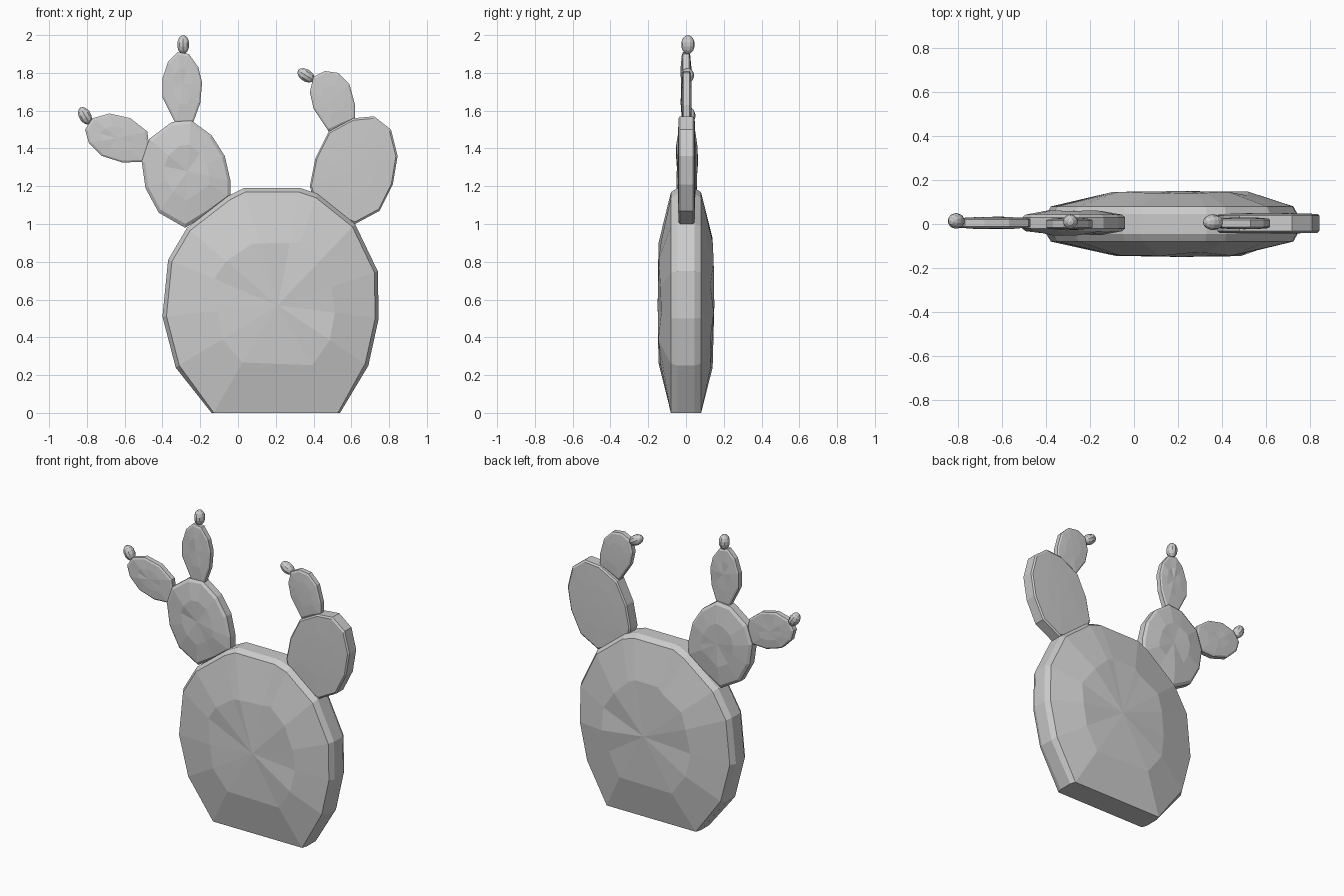
import bpy, bmesh, math, random
from mathutils import Matrix, Vector

if "Cube" in bpy.data.objects:
    bpy.data.objects.remove(bpy.data.objects["Cube"])

random.seed(4)


def pad(name, outline, rings, centre=None, y0=0.0, jitter=0.0):
    """Flat cactus pad: outline in x/z, rings = (scale, half thickness) from rim to middle."""
    n = len(outline)
    if centre is None:
        centre = (sum(p[0] for p in outline) / n, sum(p[1] for p in outline) / n)
    cx, cz = centre
    bm = bmesh.new()

    def ring(scale, y):
        out = []
        for x, z in outline:
            j = jitter if scale < 0.9 else 0.0
            s = scale * (1 + random.uniform(-6, 6) * j)
            zz = z if (z == 0 and scale > 0.9) else cz + (z - cz) * s
            out.append(bm.verts.new((cx + (x - cx) * s, y0 + y + random.uniform(-j, j), zz)))
        return out

    loops = [ring(s, -h) for s, h in reversed(rings[:-1])]
    loops += [ring(s, h) for s, h in rings[:-1]]
    for a, b in zip(loops, loops[1:]):
        for i in range(n):
            k = (i + 1) % n
            bm.faces.new((a[i], a[k], b[k], b[i]))
    for loop, side in ((loops[0], -1), (loops[-1], 1)):
        c = bm.verts.new((cx, y0 + side * rings[-1][1], cz))
        for i in range(n):
            bm.faces.new((loop[i], loop[(i + 1) % n], c))
    bmesh.ops.recalc_face_normals(bm, faces=bm.faces)
    mesh = bpy.data.meshes.new(name)
    bm.to_mesh(mesh)
    bm.free()
    ob = bpy.data.objects.new(name, mesh)
    bpy.context.collection.objects.link(ob)
    return ob


def bud(name, loc, tilt):
    """Small egg-shaped fruit, tilted in the x/z plane."""
    bm = bmesh.new()
    mat = (Matrix.Translation(Vector(loc)) @ Matrix.Rotation(math.radians(tilt), 4, 'Y')
           @ Matrix.Diagonal((0.034, 0.036, 0.05, 1)))
    bmesh.ops.create_uvsphere(bm, u_segments=10, v_segments=7, radius=1, matrix=mat)
    mesh = bpy.data.meshes.new(name)
    bm.to_mesh(mesh)
    bm.free()
    bpy.context.collection.objects.link(bpy.data.objects.new(name, mesh))


# Main trunk pad with a flat base
pad("trunk_pad",
    [(-0.14, 0), (-0.33, 0.24), (-0.40, 0.51), (-0.37, 0.81), (-0.27, 0.98), (-0.05, 1.15),
     (0.03, 1.19), (0.33, 1.19), (0.42, 1.16), (0.62, 1.0), (0.74, 0.75), (0.745, 0.5),
     (0.69, 0.25), (0.54, 0)],
    [(1, 0.045), (0.965, 0.08), (0.55, 0.138), (0, 0.15)], centre=(0.21, 0.57), jitter=0.01)

# Second-level pads
pad("left_arm_pad",
    [(-0.28, 0.98), (-0.42, 1.06), (-0.49, 1.19), (-0.51, 1.33), (-0.47, 1.45), (-0.35, 1.54),
     (-0.25, 1.55), (-0.14, 1.47), (-0.07, 1.36), (-0.04, 1.23), (-0.04, 1.14), (-0.15, 1.06)],
    [(1, 0.025), (0.93, 0.038), (0.5, 0.052), (0, 0.052)], y0=0.005, jitter=0.006)
pad("right_arm_pad",
    [(0.62, 1.0), (0.75, 1.07), (0.82, 1.21), (0.845, 1.36), (0.81, 1.5), (0.72, 1.57),
     (0.61, 1.56), (0.48, 1.49), (0.41, 1.35), (0.38, 1.20), (0.40, 1.13), (0.5, 1.05)],
    [(1, 0.035), (0.96, 0.043), (0.5, 0.046), (0, 0.047)], y0=0.003)

# Third-level pads
thin = [(1, 0.016), (0.92, 0.022), (0.5, 0.026), (0, 0.027)]
pad("left_upper_pad",
    [(-0.33, 1.53), (-0.40, 1.67), (-0.40, 1.77), (-0.37, 1.86), (-0.32, 1.91), (-0.26, 1.90),
     (-0.21, 1.83), (-0.19, 1.75), (-0.20, 1.64), (-0.24, 1.53)], thin, jitter=0.003)
pad("left_side_pad",
    [(-0.48, 1.49), (-0.57, 1.56), (-0.68, 1.585), (-0.77, 1.56), (-0.81, 1.50), (-0.79, 1.43),
     (-0.72, 1.36), (-0.61, 1.325), (-0.50, 1.33), (-0.47, 1.4)], thin, y0=0.005, jitter=0.003)
pad("right_upper_pad",
    [(0.48, 1.49), (0.40, 1.61), (0.38, 1.70), (0.40, 1.78), (0.46, 1.81), (0.53, 1.80),
     (0.59, 1.74), (0.62, 1.63), (0.62, 1.55), (0.56, 1.53)], thin, y0=0.003)

# Fruit buds on the tips
bud("top_bud", (-0.29, 0.01, 1.95), 0)
bud("left_bud", (-0.81, 0.014, 1.573), -30)
bud("right_bud", (0.36, 0.008, 1.787), -58)
